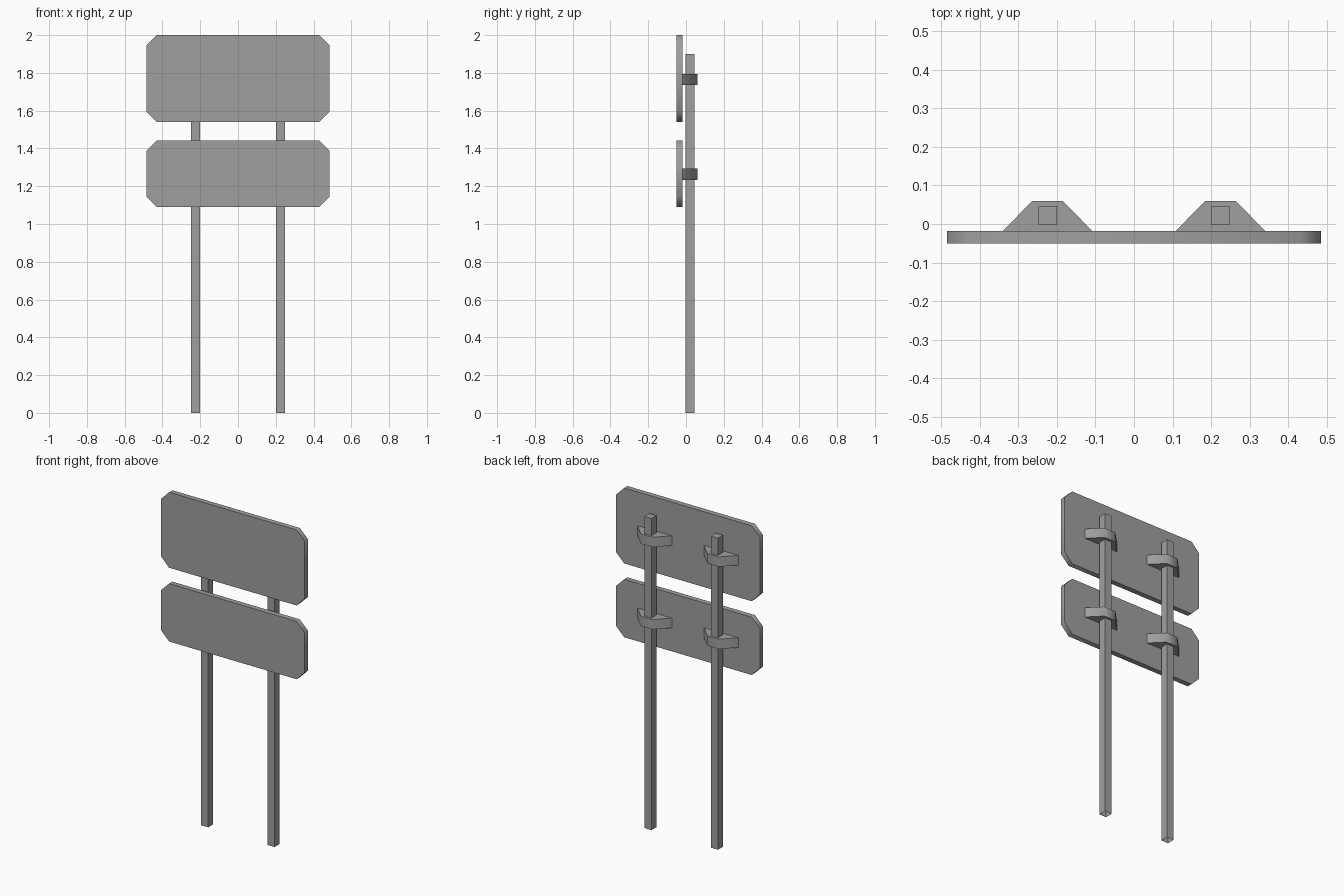
import bpy
import bmesh
from math import radians
from mathutils import Vector

cube = bpy.data.objects.get("Cube")
if cube:
    bpy.data.objects.remove(cube, do_unlink=True)

grey = bpy.data.materials.new("galvanised_grey")
grey.use_nodes = True
colour = (0.35, 0.35, 0.35, 1)
grey.diffuse_color = colour
grey.node_tree.nodes["Principled BSDF"].inputs["Base Color"].default_value = colour


def prism(name, outline, direction, smooth=False, open_start=False):
    """Extrude a closed outline along a direction vector."""
    bm = bmesh.new()
    base = bm.faces.new([bm.verts.new(p) for p in outline])
    result = bmesh.ops.extrude_face_region(bm, geom=[base], use_keep_orig=True)
    moved = [g for g in result["geom"] if isinstance(g, bmesh.types.BMVert)]
    bmesh.ops.translate(bm, verts=moved, vec=Vector(direction))
    bmesh.ops.recalc_face_normals(bm, faces=bm.faces)
    if open_start:
        bmesh.ops.delete(bm, geom=[base], context="FACES_ONLY")
    mesh = bpy.data.meshes.new(name)
    bm.to_mesh(mesh)
    bm.free()
    mesh.materials.append(grey)
    obj = bpy.data.objects.new(name, mesh)
    bpy.context.collection.objects.link(obj)
    if smooth:
        bpy.ops.object.select_all(action="DESELECT")
        obj.select_set(True)
        bpy.context.view_layer.objects.active = obj
        bpy.ops.object.shade_smooth_by_angle(angle=radians(50))
    return obj


# Sign panels with clipped corners
half, clip = 0.485, 0.055
panel_front, panel_back = -0.05, -0.018
for name, low, high in (("upper_panel", 1.54, 2.0), ("lower_panel", 1.09, 1.443)):
    right_side = [(half - clip, low), (half, low + clip),
                  (half, high - clip), (half - clip, high)]
    left_side = [(-x, z) for x, z in reversed(right_side)]
    outline = [(x, panel_front, z) for x, z in right_side + left_side]
    prism(name, outline, (0, panel_back - panel_front, 0), smooth=True)

# Square posts and the tapered clamps that hold the panels
for side, x in (("left", 0.224), ("right", -0.224)):
    r = 0.024
    square = [(x - r, -0.002, 0), (x + r, -0.002, 0),
              (x + r, 0.046, 0), (x - r, 0.046, 0)]
    prism(side + "_post", square, (0, 0, 1.9), open_start=True)
    for level, z in (("upper", 1.735), ("lower", 1.233)):
        trapezoid = [(x - 0.116, panel_back, z), (x + 0.116, panel_back, z),
                     (x + 0.039, 0.06, z), (x - 0.039, 0.06, z)]
        prism(f"{side}_{level}_clamp", trapezoid, (0, 0, 0.06), smooth=True)
